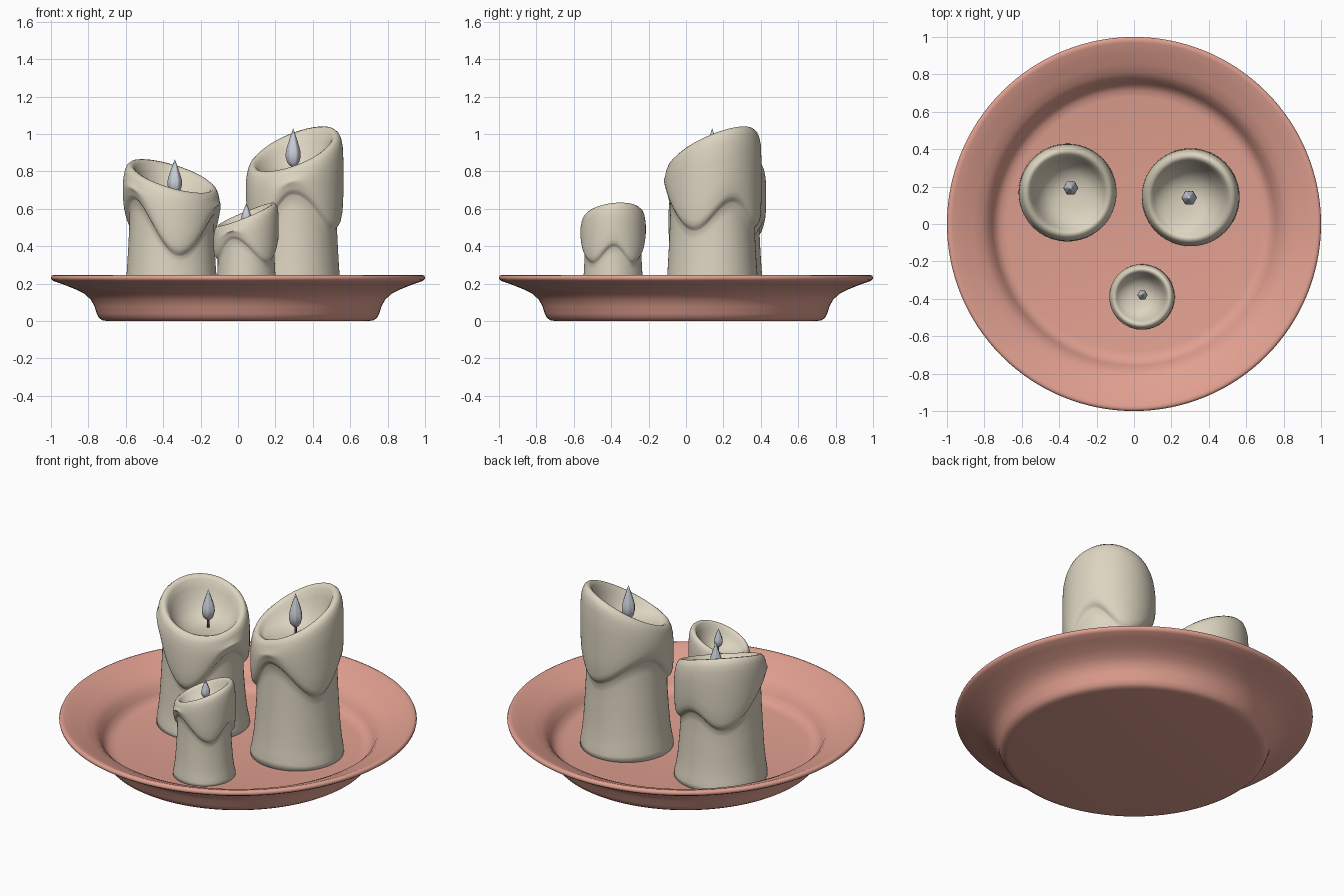
import bpy, bmesh, math

if "Cube" in bpy.data.objects:
    bpy.data.objects.remove(bpy.data.objects["Cube"])


def material(name, rgb):
    m = bpy.data.materials.new(name)
    m.diffuse_color = (*rgb, 1)
    m.use_nodes = True
    m.node_tree.nodes["Principled BSDF"].inputs["Base Color"].default_value = m.diffuse_color
    return m


CLAY = material("pink_clay", (0.75, 0.35, 0.28))
WAX = material("cream_wax", (0.72, 0.66, 0.53))
FLAME = material("silver_flame", (0.58, 0.61, 0.68))
WICK = material("dark_red_wick", (0.13, 0.025, 0.02))
FLOOR = 0.055


def column_mesh(name, mat, n, column, centre=(0, 0)):
    """Skin around an axis: column(angle) gives (r, z) points; r = 0 ends become poles."""
    bm = bmesh.new()
    cols, poles = [], {}
    for i in range(n):
        a = 2 * math.pi * i / n
        col = []
        for j, (r, z) in enumerate(column(a)):
            if r < 1e-6:
                if j not in poles:
                    poles[j] = bm.verts.new((centre[0], centre[1], z))
                col.append(poles[j])
            else:
                col.append(bm.verts.new((centre[0] + r * math.cos(a),
                                         centre[1] + r * math.sin(a), z)))
        cols.append(col)
    for i in range(n):
        a, b = cols[i], cols[(i + 1) % n]
        for j in range(len(a) - 1):
            quad = []
            for v in (a[j], b[j], b[j + 1], a[j + 1]):
                if v not in quad:
                    quad.append(v)
            bm.faces.new(quad)
    bmesh.ops.recalc_face_normals(bm, faces=bm.faces[:])
    me = bpy.data.meshes.new(name)
    bm.to_mesh(me)
    bm.free()
    me.materials.append(mat)
    me.polygons.foreach_set("use_smooth", [True] * len(me.polygons))
    ob = bpy.data.objects.new(name, me)
    bpy.context.collection.objects.link(ob)
    return ob


# Plate: lathed dish with a wide flared rim
plate = [(0, 0), (0.70, 0), (0.725, 0.004), (0.742, 0.015), (0.755, 0.04), (0.768, 0.08),
         (0.788, 0.115), (0.82, 0.145), (0.87, 0.17), (0.94, 0.198), (0.985, 0.213),
         (0.998, 0.222), (1.0, 0.232), (0.996, 0.242), (0.985, 0.246), (0.97, 0.243),
         (0.92, 0.222), (0.86, 0.197), (0.81, 0.172), (0.777, 0.142), (0.757, 0.105),
         (0.74, 0.078), (0.715, 0.062), (0.68, FLOOR), (0, FLOOR)]
column_mesh("plate", CLAY, 128, lambda a: plate)


def wave(keys, deg):
    """Cosine-eased height around the candle from (angle, height) keys."""
    keys = sorted((k % 360, z) for k, z in keys)
    keys = [(keys[-1][0] - 360, keys[-1][1])] + keys + [(keys[0][0] + 360, keys[0][1])]
    for (a0, z0), (a1, z1) in zip(keys, keys[1:]):
        if a0 <= deg <= a1:
            t = (deg - a0) / (a1 - a0)
            return z0 + (z1 - z0) * (1 - math.cos(math.pi * t)) / 2


def candle(name, x, y, s, rim_mid, tilt, high, bowl, drips, flame, fr, wick_xy):
    """s: radius scale, tilt: rim rise toward angle high, drips: lower edge keys."""
    def column(a):
        rim = rim_mid + tilt * math.cos(a - math.radians(high))
        zd = wave(drips, math.degrees(a) % 360)
        h = zd - FLOOR
        top, lo = rim - 0.07 * s, zd + 0.055 * s
        pts = [(0, FLOOR - 0.01), (0.262 * s, FLOOR - 0.01)]
        # flared shaft
        for f, r in ((0.06, .26), (0.15, .252), (0.3, .243), (0.5, .236), (0.7, .23), (0.88, .226)):
            pts.append((r * s, FLOOR + f * h))
        # rounded lower lip of the melted wax
        pts += [(0.226 * s, zd - 0.006 * s), (0.232 * s, zd + 0.003 * s),
                (0.243 * s, zd + 0.014 * s), (0.252 * s, zd + 0.03 * s), (0.257 * s, lo)]
        for f in (0.25, 0.5, 0.75):
            pts.append((0.261 * s, lo + f * (top - lo)))
        # rolled rim
        pts += [(0.257 * s, top), (0.25 * s, rim - 0.035 * s), (0.24 * s, rim - 0.012 * s),
                (0.225 * s, rim), (0.21 * s, rim - 0.004 * s), (0.197 * s, rim - 0.02 * s)]
        # hollow melted bowl
        edge = rim - 0.02 * s - bowl
        for r, f in ((.183, .78), (.165, .55), (.14, .33), (.11, .17), (.07, .06), (.035, .015), (0, 0)):
            pts.append((r * s, bowl + f * edge))
        return pts
    column_mesh(name + "_wax", WAX, 96, column, (x, y))

    z0, z1 = flame
    wr = 0.007 * s
    wick = [(0, bowl - 0.02), (wr, bowl - 0.02), (wr, z0 + 0.02), (0, z0 + 0.02)]
    column_mesh(name + "_wick", WICK, 10, lambda a: wick, wick_xy)

    # ridged teardrop flame
    shape = ((0, 0), (.45, .05), (.8, .14), (1, .28), (.97, .4), (.78, .55), (.5, .72), (.24, .87), (0, 1))

    def flame_col(a):
        k = fr * (1 + 0.07 * math.cos(6 * a))
        return [(r * k, z0 + f * (z1 - z0)) for r, f in shape]
    column_mesh(name + "_flame", FLAME, 24, flame_col, wick_xy)


candle("tall_candle", 0.303, 0.143, 1.0, 0.92, 0.12, 48, 0.765,
       [(-92, 0.68), (-25, 0.485), (27, 0.64), (75, 0.50), (153, 0.65), (215, 0.47)],
       (0.82, 1.03), 0.038, (0.295, 0.14))
candle("medium_candle", -0.355, 0.168, 1.0, 0.775, 0.09, 135, 0.63,
       [(-80, 0.35), (-15, 0.56), (40, 0.42), (85, 0.51), (125, 0.425), (212, 0.65)],
       (0.675, 0.865), 0.037, (-0.338, 0.193))
candle("small_candle", 0.043, -0.39, 0.67, 0.57, 0.063, 15, 0.46,
       [(-115, 0.44), (-43, 0.31), (2, 0.40), (42, 0.31), (105, 0.42), (188, 0.33)],
       (0.515, 0.63), 0.025, (0.045, -0.38))
